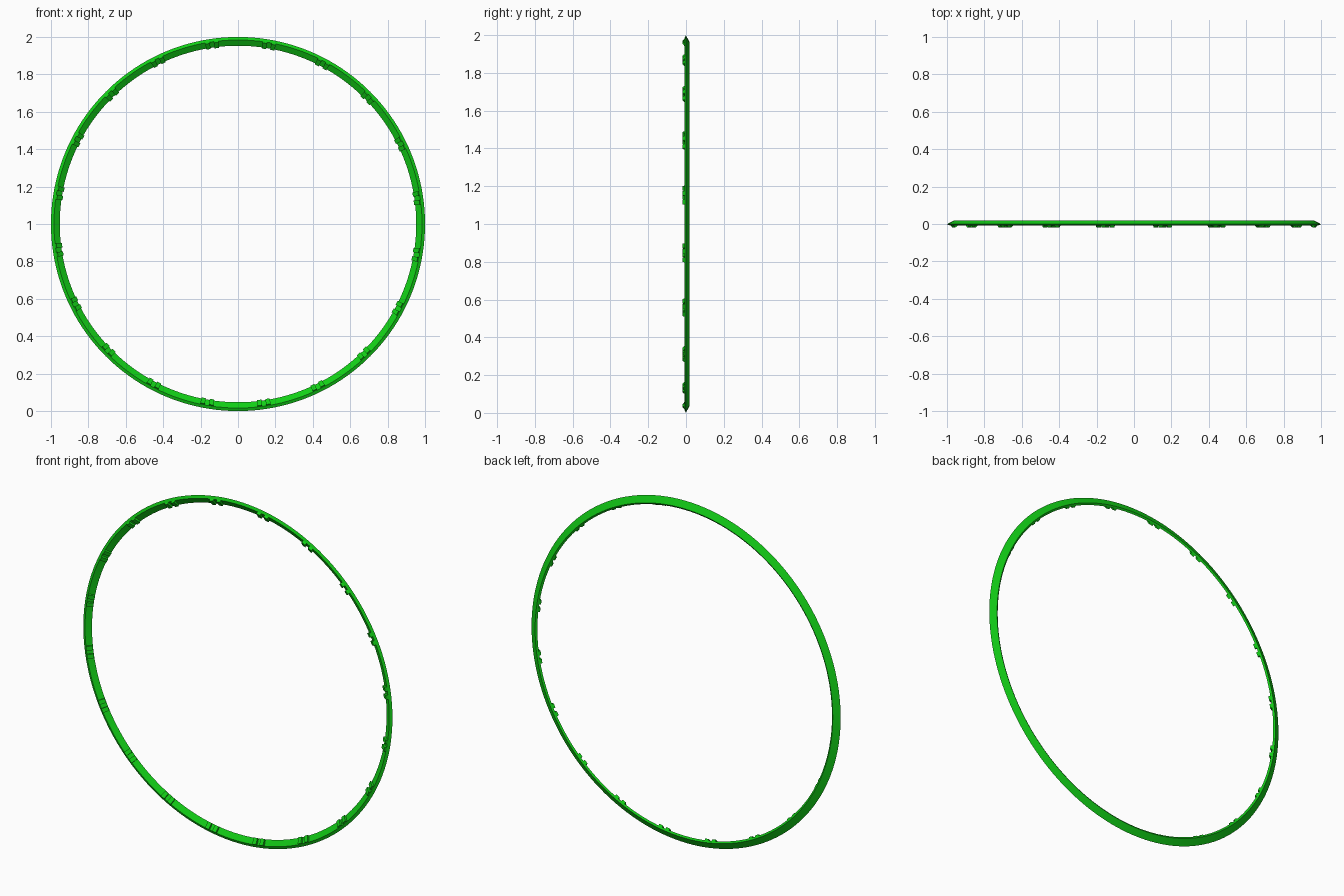
import bpy
import math

# Remove the default cube
cube = bpy.data.objects.get("Cube")
if cube:
    bpy.data.objects.remove(cube, do_unlink=True)

# Single green material
green = bpy.data.materials.new("bright_green")
green.use_nodes = True
colour = (0.006, 0.62, 0.008, 1.0)
green.diffuse_color = colour
green.node_tree.nodes["Principled BSDF"].inputs["Base Color"].default_value = colour

CENTRE_Z = 1.0


def sweep(name, profile, angles, closed):
    """Sweep an (r, y) profile round the y axis through the given angles."""
    n, m = len(profile), len(angles)
    verts = [(r * math.cos(a), y, CENTRE_Z + r * math.sin(a))
             for a in angles for r, y in profile]
    faces = []
    for i in range(m if closed else m - 1):
        j = (i + 1) % m
        for k in range(n):
            l = (k + 1) % n
            faces.append((i * n + k, i * n + l, j * n + l, j * n + k))
    if not closed:
        faces.append(tuple(reversed(range(n))))
        faces.append(tuple((m - 1) * n + k for k in range(n)))
    mesh = bpy.data.meshes.new(name)
    mesh.from_pydata(verts, [], faces)
    mesh.materials.append(green)
    obj = bpy.data.objects.new(name, mesh)
    bpy.context.collection.objects.link(obj)

    # Consistent outward normals and smooth curved faces
    bpy.ops.object.select_all(action='DESELECT')
    obj.select_set(True)
    bpy.context.view_layer.objects.active = obj
    bpy.ops.object.mode_set(mode='EDIT')
    bpy.ops.mesh.select_all(action='SELECT')
    bpy.ops.mesh.normals_make_consistent(inside=False)
    bpy.ops.object.mode_set(mode='OBJECT')
    bpy.ops.object.shade_smooth_by_angle(angle=math.radians(20))
    return obj


# Tilted band: outer edge, back corner, inner edge, front lip
SEGMENTS = 160
band = [(1.0, -0.001), (0.963, 0.019), (0.953, 0.012), (0.984, -0.008)]
sweep("ring_band", band,
      [2 * math.pi * i / SEGMENTS for i in range(SEGMENTS)], True)

# Pairs of raised ribs across the front face of the band
rib = [(0.986, -0.006), (0.956, 0.013), (0.947, 0.003), (0.977, -0.019)]
RIB_HALF = 0.0125
RIB_OFFSET = 0.024
for i in range(20):
    mid = math.radians(18 * i + 8.2)
    for side, label in ((-1, "a"), (1, "b")):
        c = mid + side * RIB_OFFSET
        sweep(f"rib_{i + 1:02d}_{label}", rib,
              [c - RIB_HALF, c, c + RIB_HALF], False)
